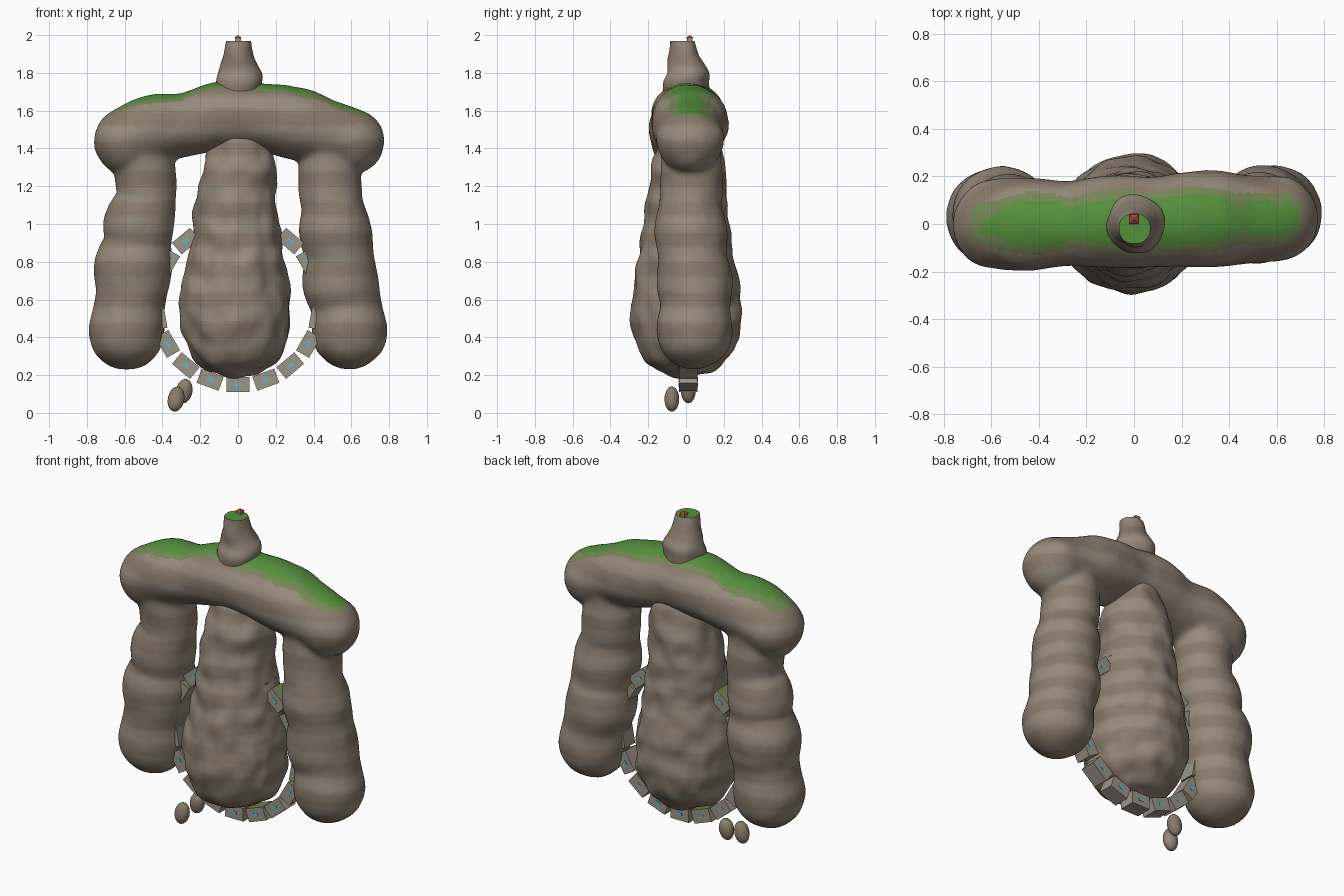
import bpy, bmesh
from math import sin, cos, pi, radians
from mathutils import Vector, Matrix, noise

if "Cube" in bpy.data.objects:
    bpy.data.objects.remove(bpy.data.objects["Cube"])


def material(name, r, g, b):
    m = bpy.data.materials.new(name)
    m.diffuse_color = (r, g, b, 1)
    m.use_nodes = True
    m.node_tree.nodes["Principled BSDF"].inputs["Base Color"].default_value = m.diffuse_color
    return m


STONE = [material("stone_%d" % i, 0.25 + 0.018 * i, 0.195 + 0.02 * i, 0.145 + 0.018 * i) for i in range(4)]
MOSS_THIN = material("moss_thin", 0.17, 0.24, 0.09)
MOSS = material("moss", 0.09, 0.28, 0.045)
BLOCK = material("block_stone", 0.33, 0.30, 0.25)
GLYPH = material("glyph_cyan", 0.1, 0.5, 0.6)
RED = material("red", 0.45, 0.06, 0.04)


def finish(name, bm, mats, smooth=None):
    me = bpy.data.meshes.new(name)
    bmesh.ops.recalc_face_normals(bm, faces=bm.faces)
    bm.to_mesh(me)
    bm.free()
    for m in mats:
        me.materials.append(m)
    ob = bpy.data.objects.new(name, me)
    bpy.context.collection.objects.link(ob)
    bpy.ops.object.select_all(action='DESELECT')
    bpy.context.view_layer.objects.active = ob
    ob.select_set(True)
    if smooth:
        bpy.ops.object.shade_smooth_by_angle(angle=radians(smooth))
    return ob


def paint(ob):
    """Horizontal stone bands, with moss on the faces that look up."""
    for p in ob.data.polygons:
        if p.normal.z > 0.87:
            p.material_index = 5
        elif p.normal.z > 0.77:
            p.material_index = 4
        else:
            band = sin(p.center.z * 2 * pi / 0.16) * 0.5 + 0.5
            p.material_index = min(3, int(band * 4))


def spline(pts, steps):
    """Catmull-Rom through (x, y, z, radius) points."""
    v = [Vector(p) for p in pts]
    v = [v[0]] + v + [v[-1]]
    out = []
    for i in range(1, len(v) - 2):
        a, b, c, d = v[i - 1:i + 3]
        for s in range(steps):
            t = s / steps
            out.append(0.5 * (2 * b + (c - a) * t + (2 * a - 5 * b + 4 * c - d) * t * t
                              + (3 * b - a - 3 * c + d) * t ** 3))
    return out + [v[-2]]


def lumpy_rock(name, limbs, rough):
    """Sweep spheres along each limb and fuse them into one skin."""
    bm = bmesh.new()
    for pts in limbs:
        for x, y, z, r in spline(pts, 6):
            bmesh.ops.create_icosphere(bm, subdivisions=3, radius=r, matrix=Matrix.Translation((x, y, z)))
    ob = finish(name, bm, STONE + [MOSS_THIN, MOSS])
    rem = ob.modifiers.new("fuse", 'REMESH')
    rem.mode = 'VOXEL'
    rem.voxel_size = 0.016
    sm = ob.modifiers.new("soften", 'SMOOTH')
    sm.factor, sm.iterations = 0.5, 8
    for m in ("fuse", "soften"):
        bpy.ops.object.modifier_apply(modifier=m)
    normals = [v.normal.copy() for v in ob.data.vertices]
    for v, n in zip(ob.data.vertices, normals):
        v.co += n * (noise.noise(v.co * 9) * rough + 0.004)
        # the lintel is a little deeper than it is tall
        deep = min(1, max(0, (v.co.z - 1.33) / 0.15))
        v.co.y = 0.01 + (v.co.y - 0.01) * (1 + 0.07 * deep)
    ob.data.shade_smooth()
    paint(ob)
    return ob


# Arch: two bulging legs fused to the lintel
left_leg = [(-.59, .03, .43, .2), (-.575, .03, .56, .187), (-.56, .03, .66, .187), (-.555, .035, .77, .207),
            (-.52, .03, .89, .165), (-.525, .025, 1.0, .184), (-.485, .02, 1.12, .154),
            (-.487, .02, 1.22, .16), (-.5, .01, 1.38, .16)]
right_leg = [(.59, .045, .433, .2), (.572, .05, .57, .183), (.54, .045, .7, .2), (.542, .035, .81, .178),
             (.515, .025, .96, .19), (.5, .02, 1.08, .162), (.487, .03, 1.2, .165), (.48, .025, 1.38, .152)]
lintel = [(-.585, 0, 1.438, .176), (-.45, 0, 1.5, .182), (-.27, .003, 1.527, .164), (-.1, .01, 1.57, .18),
          (.1, .01, 1.567, .176), (.3, .02, 1.533, .19), (.45, .018, 1.49, .174), (.605, .022, 1.437, .168)]
lumpy_rock("rock_arch", [left_leg, right_leg, lintel], 0.004)

# Hanging middle boulder
core = [(-.01, 0, .475, .288), (-.015, 0, .6, .288), (-.01, 0, .75, .26), (-.005, .002, .9, .236),
        (-.015, .005, 1.05, .218), (-.003, .01, 1.2, .203), (.015, .02, 1.35, .175), (.02, .03, 1.44, .13)]
lumpy_rock("middle_boulder", [core], 0.02)

# Tapering stump with a flat mossy top
bm = bmesh.new()
rings = []
for x, y, z, r in spline([(0, .01, 1.62, .12), (.005, .0, 1.74, .122), (.008, .01, 1.8, .113),
                          (.005, 0, 1.85, .096), (.002, -.012, 1.9, .078), (.002, -.02, 1.97, .065)], 4):
    ring = []
    for k in range(28):
        a = 2 * pi * k / 28
        bump = 1 + 0.1 * noise.noise((3 + cos(a), sin(a), z * 12))
        ring.append(bm.verts.new((x + r * bump * cos(a), y + r * bump * sin(a), z)))
    rings.append(ring)
for lo, hi in zip(rings, rings[1:]):
    for k in range(28):
        bm.faces.new((lo[k], lo[k - 1], hi[k - 1], hi[k]))
bm.faces.new(rings[-1])
bm.faces.new(rings[0][::-1])
paint(finish("top_stump", bm, STONE + [MOSS_THIN, MOSS], 40))

# Little red-roofed marker on the stump
bm = bmesh.new()
bmesh.ops.create_cube(bm, size=1, matrix=Matrix.Translation((0, .02, 1.976)) @ Matrix.Diagonal((.03, .03, .02, 1)))
finish("marker_base", bm, [BLOCK])
bm = bmesh.new()
bmesh.ops.create_cone(bm, cap_ends=True, segments=4, radius1=.028, radius2=0, depth=.014,
                      matrix=Matrix.Translation((0, .02, 1.993)) @ Matrix.Rotation(pi / 4, 4, 'Z'))
finish("marker_roof", bm, [RED])

# Ring of stone blocks, each with a small cyan glyph front and back
for i in range(18):
    spin = Matrix.Translation((0, .012, .58)) @ Matrix.Rotation(radians(20 * i), 4, 'Y')
    place = spin @ Matrix.Translation((0, 0, -.43))
    bm = bmesh.new()
    bmesh.ops.create_cube(bm, size=1, matrix=place @ Matrix.Diagonal((.124, .1, .08, 1)))
    block = finish("ring_block", bm, [BLOCK, MOSS_THIN])
    for p in block.data.polygons:
        p.material_index = int(p.normal.z > 0.7)
    bm = bmesh.new()
    bmesh.ops.create_cube(bm, size=1, matrix=place @ Matrix.Diagonal((.03, .104, .018, 1)))
    finish("ring_glyph", bm, [GLYPH])

# Two fallen pebbles
for x, y, z, sx, sy, sz in [(-.328, -.075, .073, .044, .039, .067), (-.285, .012, .115, .044, .039, .065)]:
    bm = bmesh.new()
    bmesh.ops.create_icosphere(bm, subdivisions=3, radius=1, matrix=Matrix.Translation((x, y, z))
                               @ Matrix.Rotation(radians(10), 4, 'Y') @ Matrix.Diagonal((sx, sy, sz, 1)))
    paint(finish("pebble", bm, STONE + [MOSS_THIN, MOSS], 60))
